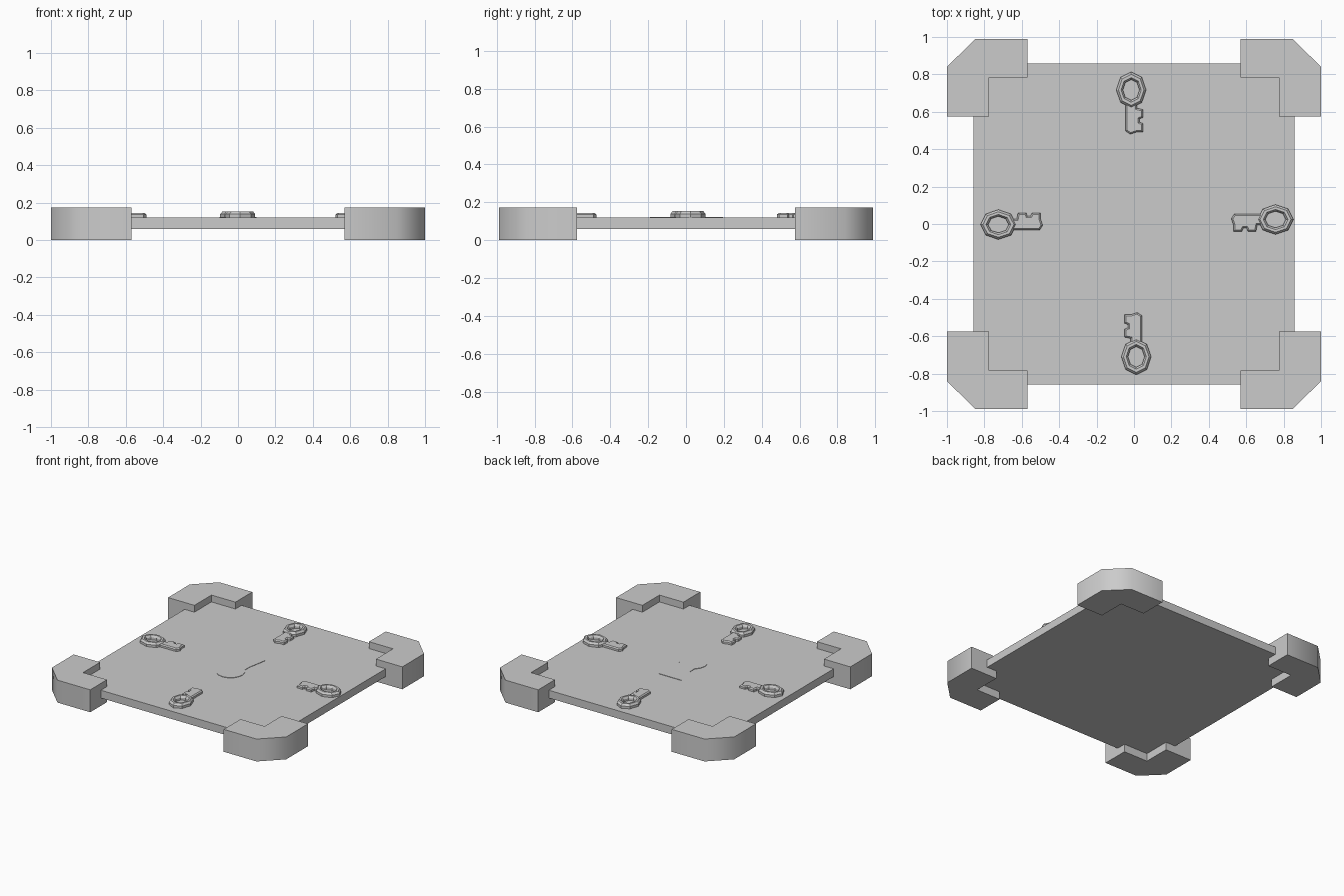
import bpy, bmesh, math
from mathutils import Matrix, Vector

cube = bpy.data.objects.get("Cube")
if cube:
    bpy.data.objects.remove(cube, do_unlink=True)

stone = bpy.data.materials.new("stone_grey")
stone.use_nodes = True
colour = (0.6, 0.6, 0.6, 1)
stone.diffuse_color = colour
stone.node_tree.nodes["Principled BSDF"].inputs["Base Color"].default_value = colour


def finish(name, bm, smooth=False):
    bmesh.ops.recalc_face_normals(bm, faces=bm.faces)
    mesh = bpy.data.meshes.new(name)
    bm.to_mesh(mesh)
    bm.free()
    mesh.materials.append(stone)
    ob = bpy.data.objects.new(name, mesh)
    bpy.context.collection.objects.link(ob)
    if smooth:
        bpy.ops.object.select_all(action="DESELECT")
        ob.select_set(True)
        bpy.context.view_layer.objects.active = ob
        bpy.ops.object.shade_smooth_by_angle(angle=math.radians(50))
    return ob


def prism(bm, outline, low, high, bevel=0):
    """Extrude an outline upward, optionally chamfering its top rim."""
    face = bm.faces.new([bm.verts.new((x, y, low)) for x, y in outline])
    new = bmesh.ops.extrude_face_region(bm, geom=[face], use_keep_orig=True)["geom"]
    verts = [g for g in new if isinstance(g, bmesh.types.BMVert)]
    bmesh.ops.translate(bm, verts=verts, vec=(0, 0, high - low))
    if bevel:
        rim = [g for g in new if isinstance(g, bmesh.types.BMEdge)]
        bmesh.ops.recalc_face_normals(bm, faces=bm.faces)
        bmesh.ops.bevel(bm, geom=rim, offset=bevel, segments=1, affect="EDGES")


# Slab
bm = bmesh.new()
s = 0.858
prism(bm, [(-s, -s), (s, -s), (s, s), (-s, s)], 0.06, 0.12)
finish("slab", bm)

# Chamfered L-shaped corner blocks
corner = [(0.57, 0.988), (0.85, 0.988), (1, 0.84), (1, 0.575),
          (0.775, 0.575), (0.775, 0.783), (0.57, 0.783)]
for side, sx in (("left", 1), ("right", -1)):
    for end, sy in (("back", 1), ("front", -1)):
        bm = bmesh.new()
        prism(bm, [(x * sx, y * sy) for x, y in corner], 0, 0.173)
        finish(f"corner_{end}_{side}", bm, True)

# Keyhole plate: flared slot running into a round end
bm = bmesh.new()
hole = [(-0.097, 0.195), (-0.065, 0.045)]
for i in range(13):
    a = math.radians(130 + i * 280 / 12)
    hole.append((0.1 * math.cos(a), -0.09 + 0.1 * math.sin(a)))
hole += [(0.065, 0.045), (0.092, 0.195)]
prism(bm, hole, 0.117, 0.123)
finish("keyhole", bm)

# Keys: octagonal ring bow, shank and two teeth, origin at the bow
SHANK = [(-0.03, -0.07), (-0.03, -0.22), (-0.005, -0.237), (0.03, -0.225),
         (0.063, -0.225), (0.063, -0.18), (0.045, -0.172), (0.045, -0.155),
         (0.063, -0.148), (0.063, -0.105), (0.03, -0.098), (0.03, -0.07)]
# ring section: width radius, length radius, height
RING = [(0.08, 0.096, 0.118), (0.08, 0.096, 0.138), (0.068, 0.083, 0.153),
        (0.054, 0.066, 0.153), (0.044, 0.055, 0.138), (0.044, 0.055, 0.118)]


def key(name, centre, turn):
    bm = bmesh.new()
    prism(bm, SHANK, 0.118, 0.143, 0.008)
    loops = []
    for rx, ry, z in RING:
        loops.append([bm.verts.new((rx * math.sin(i * math.pi / 4),
                                    ry * math.cos(i * math.pi / 4), z)) for i in range(8)])
    for a, b in zip(loops, loops[1:] + loops[:1]):
        for i in range(8):
            j = (i + 1) % 8
            bm.faces.new((a[i], a[j], b[j], b[i]))
    spin = Matrix.Rotation(math.radians(turn), 4, "Z")
    bm.transform(Matrix.Translation(Vector((*centre, 0))) @ spin)
    finish(name, bm)


key("key_back", (-0.015, 0.717), 0)
key("key_right", (-0.725, -0.003), 90)
key("key_front", (0.012, -0.71), 180)
key("key_left", (0.757, 0.024), 270)
